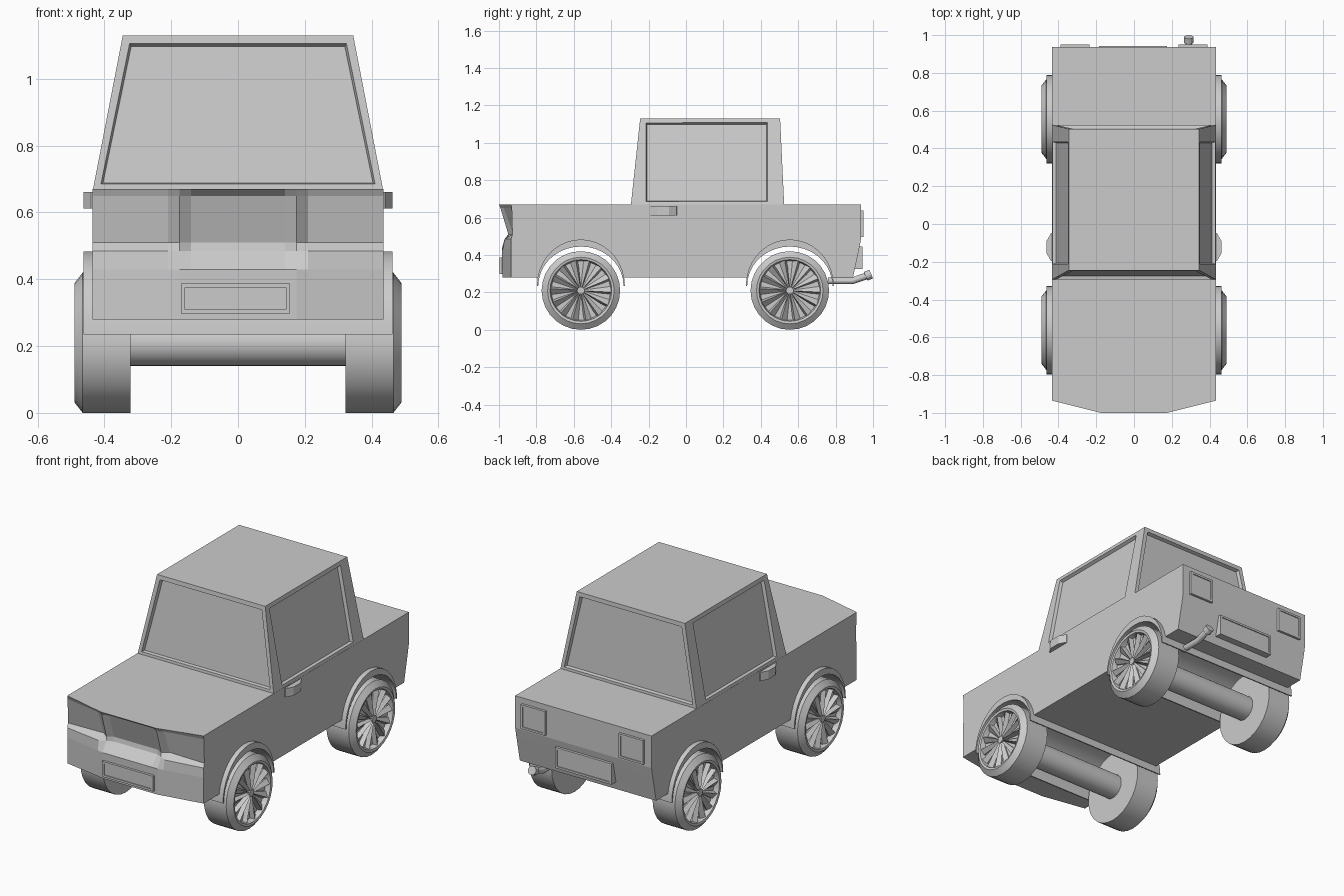
import bpy, bmesh
from math import sin, cos, pi
from mathutils import Vector

if "Cube" in bpy.data.objects:
    bpy.data.objects.remove(bpy.data.objects["Cube"])


def loft(name, rings, smooth=False):
    """Skin a stack of equal-length closed rings and cap both ends."""
    bm = bmesh.new()
    vs = [[bm.verts.new(p) for p in ring] for ring in rings]
    n = len(vs[0])
    for a, b in zip(vs, vs[1:]):
        for i in range(n):
            j = (i + 1) % n
            bm.faces.new((a[i], a[j], b[j], b[i]))
    bm.faces.new(vs[0])
    bm.faces.new(vs[-1])
    bmesh.ops.recalc_face_normals(bm, faces=bm.faces)
    me = bpy.data.meshes.new(name)
    bm.to_mesh(me)
    bm.free()
    ob = bpy.data.objects.new(name, me)
    bpy.context.collection.objects.link(ob)
    bpy.ops.object.select_all(action='DESELECT')
    ob.select_set(True)
    bpy.context.view_layer.objects.active = ob
    if smooth:
        bpy.ops.object.shade_smooth_by_angle(angle=0.5)
    return ob


def extrude_x(name, profile, x0, x1, smooth=False):
    """Prism along x from a (y, z) profile."""
    return loft(name, [[(x, y, z) for y, z in profile] for x in (x0, x1)], smooth)


def panel(name, x0, x1, z0, z1, y_back, y_face, inset=0.012):
    """Raised plate on the front or rear with a sunken middle."""
    def rect(d, y):
        return [(x0 + d, y, z0 + d), (x1 - d, y, z0 + d), (x1 - d, y, z1 - d), (x0 + d, y, z1 - d)]
    step = 0.005 if y_face > 0 else -0.005
    return loft(name, [rect(0, y_back), rect(0, y_face), rect(inset, y_face), rect(inset, y_face - step)])


# Body: horizontal rings with a sculpted nose (grille, ridge, headlight, corner)
cols = (0.14, 0.175, 0.21, 0.435)
nose = [  # z, four front depths, rear depth
    (0.28, -.982, -.982, -.975, -.935, .893),
    (0.43, -.985, -.985, -.978, -.935, .925),
    (0.485, -.935, -.950, -.970, -.935, .936),
    (0.51, -.930, -.950, -.922, -.928, .936),
    (0.65, -.975, -.992, -.975, -.932, .936),
    (0.67, -1.0, -1.0, -.991, -.935, .936)]
rings = []
for z, *f, rear in nose:
    half = list(zip(cols, f))
    ring = [(-x, y, z) for x, y in reversed(half)] + [(x, y, z) for x, y in half]
    rings.append(ring + [(0.435, rear, z), (-0.435, rear, z)])
body = loft("body", rings)

# Wheel arches: tunnels through the body and crescent fenders
N = 18
def arc(cy, rx, base, h):
    return [(cy - rx * cos(pi * i / N), base + h * sin(pi * i / N)) for i in range(N + 1)]

AXLES = (("front", -0.562), ("rear", 0.555))
for side, cy in AXLES:
    cut = extrude_x("arch_cutter", arc(cy, 0.228, 0.24, 0.23) + [(cy + .228, .1), (cy - .228, .1)], -0.6, 0.6)
    cut.hide_render = True
    mod = body.modifiers.new("arch", 'BOOLEAN')
    mod.operation, mod.solver, mod.object = 'DIFFERENCE', 'EXACT', cut
    bpy.context.view_layer.objects.active = body
    bpy.ops.object.modifier_apply(modifier=mod.name)
    bpy.data.objects.remove(cut)
    crescent = arc(cy, 0.235, 0.235, 0.248) + arc(cy, 0.228, 0.235, 0.21)[::-1]
    extrude_x(side + "_fender", crescent, -0.462, 0.462, True)

# Cabin with four sunken windows
def rect(y0, y1, x, z):
    return [(-x, y0, z), (x, y0, z), (x, y1, z), (-x, y1, z)]
cabin = loft("cabin", [rect(-0.295, 0.525, 0.435, 0.665), rect(-0.245, 0.503, 0.345, 1.13)])
bm = bmesh.new()
bm.from_mesh(cabin.data)
bm.faces.ensure_lookup_table()
for f in [f for f in bm.faces if abs(f.normal.z) < 0.5]:
    bmesh.ops.inset_individual(bm, faces=[f], thickness=0.032, depth=0)
    if abs(f.normal.x) > 0.5:
        for v in f.verts:
            v.co.y = -0.213 if v.co.y < 0 else 0.435
    f.normal_update()
    bmesh.ops.inset_individual(bm, faces=[f], thickness=0.008, depth=-0.018)
bm.to_mesh(cabin.data)
bm.free()


# Wheels: lathed tyre with dished rim, hub and twisted spokes
def circle(x, r, cy, n=28, cz=0.21):
    return [(x, cy + r * cos(2 * pi * i / n), cz + r * sin(2 * pi * i / n)) for i in range(n)]

TYRE = [(.322, .15), (.322, .21), (.465, .21), (.49, .178), (.487, .165), (.458, .158), (.458, .03)]
SPOKES = 14
for side, cy in AXLES:
    loft(side + "_axle", [circle(x, 0.07, cy, 24) for x in (-0.33, 0.33)], True)
    for s, label in ((-1, "left"), (1, "right")):
        name = f"{side}_{label}"
        loft(name + "_wheel", [circle(s * x, r, cy) for x, r in TYRE], True)
        loft(name + "_hub", [circle(s * x, 0.02, cy, 14) for x in (0.45, 0.482)])
        for k in range(SPOKES):
            a = 2 * pi * k / SPOKES
            out, tan = Vector((0, cos(a), sin(a))), Vector((0, -sin(a), cos(a)))
            o = Vector((0, cy, 0.21))
            blade = []
            for r, w in ((0.012, 0.003), (0.162, 0.022)):
                c = o + out * r
                blade.append([c - tan * w + Vector((s * .45, 0, 0)), c + tan * w + Vector((s * .45, 0, 0)),
                              c + tan * w + Vector((s * .465, 0, 0)), c - tan * w * 0.4 + Vector((s * .482, 0, 0))])
            loft(name + "_spoke", blade)

# Plates and tail lights
panel("front_plate", -0.17, 0.155, 0.298, 0.387, -0.97, -0.998)
panel("rear_plate", -0.185, 0.175, 0.325, 0.445, 0.88, 0.943)
for s, label in ((-1, "left"), (1, "right")):
    x0, x1 = sorted((s * 0.235, s * 0.39))
    panel(label + "_tail_light", x0, x1, 0.497, 0.637, 0.92, 0.95)
    # Door handles
    loft(label + "_handle", [[(s * x, y0, 0.612), (s * x, y1, 0.612), (s * x, y1, 0.662), (s * x, y0, 0.662)]
                             for x, y0, y1 in ((0.42, -0.2, -0.045), (0.44, -0.195, -0.05), (0.463, -0.155, -0.09))])

# Exhaust pipe bent upwards with a wider tip
path = [(0.76, .262, .018, 0), (0.89, .262, .018, .25), (0.96, .286, .018, .4), (0.961, .286, .025, .4), (0.99, .298, .025, .4)]
loft("exhaust", [[(0.29 + r * cos(t), y - r * sin(t) * sin(b), z + r * sin(t) * cos(b))
                  for t in (2 * pi * i / 12 for i in range(12))] for y, z, r, b in path], True)
